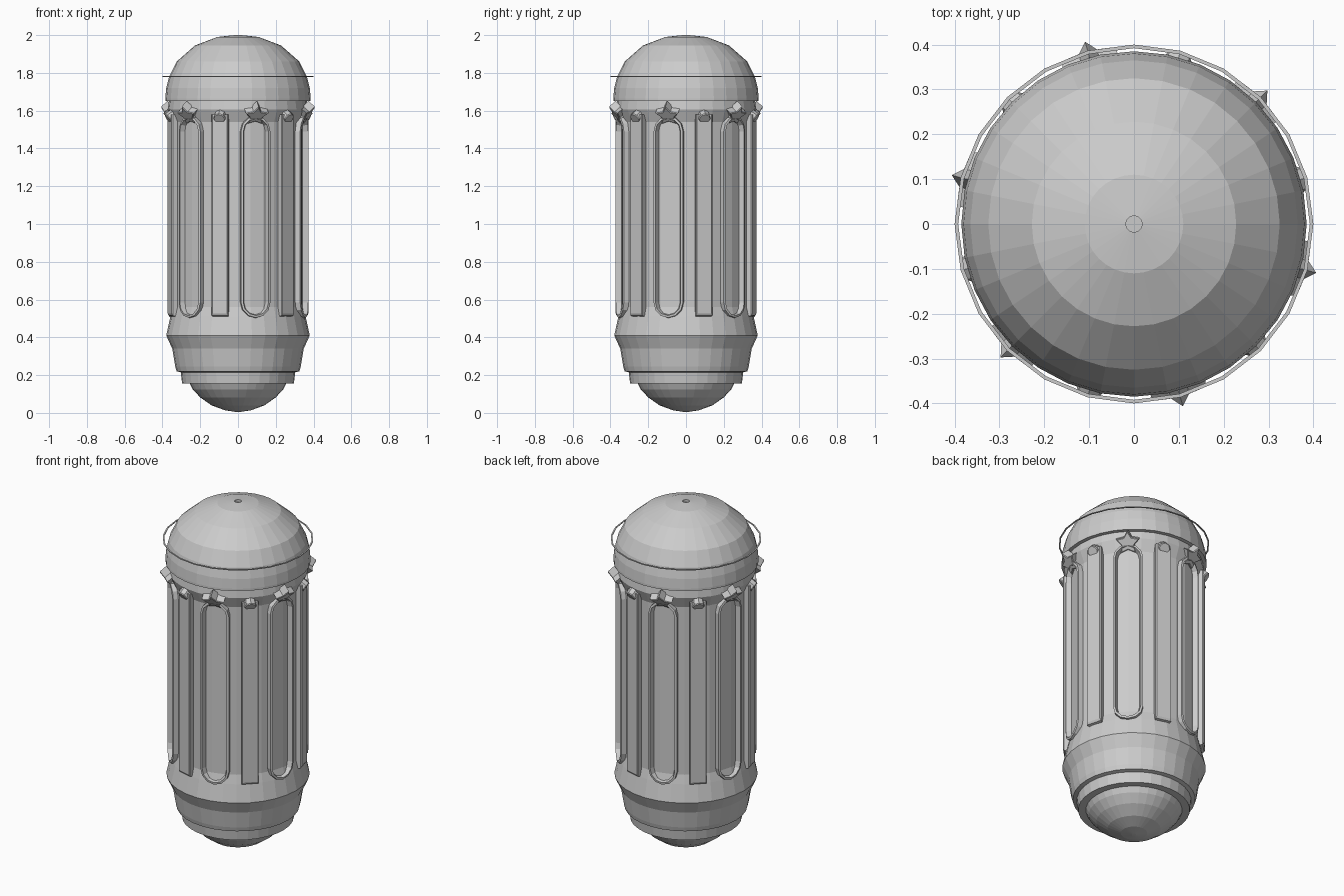
import bpy, bmesh
from math import sin, cos, pi, radians
from mathutils import Matrix, Vector

cube = bpy.data.objects.get("Cube")
if cube:
    bpy.data.objects.remove(cube, do_unlink=True)

grey = bpy.data.materials.new("plain grey")
grey.use_nodes = True
grey.diffuse_color = (0.6, 0.6, 0.6, 1)
grey.node_tree.nodes["Principled BSDF"].inputs["Base Color"].default_value = (0.6, 0.6, 0.6, 1)


def finish(name, bm):
    bmesh.ops.recalc_face_normals(bm, faces=bm.faces)
    mesh = bpy.data.meshes.new(name)
    bm.to_mesh(mesh)
    bm.free()
    mesh.materials.append(grey)
    obj = bpy.data.objects.new(name, mesh)
    bpy.context.collection.objects.link(obj)
    return obj


def loft(bm, rings, closed=False):
    """Skin rings of points; optionally join the last to the first."""
    rings = [[bm.verts.new(p) for p in ring] for ring in rings]
    pairs = list(zip(rings, rings[1:]))
    if closed:
        pairs.append((rings[-1], rings[0]))
    for a, b in pairs:
        for i in range(len(a)):
            j = (i + 1) % len(a)
            bm.faces.new((a[i], a[j], b[j], b[i]))
    return rings


def lathe(name, profile, sides=32, closed=False):
    bm = bmesh.new()
    turn = [2 * pi * i / sides for i in range(sides)]
    rings = loft(bm, [[(r * cos(t), r * sin(t), z) for t in turn] for r, z in profile], closed)
    if not closed:
        bm.faces.new(rings[0])
        bm.faces.new(rings[-1])
    return finish(name, bm)


def wrap(angle, u, r, z):
    """Bend a point at sideways distance u around the barrel."""
    a = angle + u / 0.37
    return (r * cos(a), r * sin(a), z)


# Turned parts
lathe("bottom_dome", [(0.012, 0.005), (0.07, 0.014), (0.14, 0.04), (0.2, 0.082),
                      (0.24, 0.125), (0.258, 0.16)])
lathe("lower_collar", [(0.255, 0.155), (0.296, 0.155), (0.303, 0.215), (0.325, 0.22),
                       (0.332, 0.245), (0.348, 0.34), (0.38, 0.41), (0.358, 0.51),
                       (0.345, 0.56), (0.3, 0.56)])
lathe("barrel", [(0.345, 0.5), (0.345, 1.54), (0.372, 1.605), (0.366, 1.65)])
lathe("top_dome", [(0.36, 1.65), (0.385, 1.652), (0.385, 1.665), (0.38, 1.72), (0.365, 1.78),
                   (0.325, 1.86), (0.228, 1.945), (0.11, 1.99), (0.018, 2.0), (0.018, 1.985)])
lathe("thin_ring", [(0.392, 1.779), (0.4, 1.779), (0.4, 1.783), (0.392, 1.783)], 24, True)


def panel_frame(name, angle):
    def outline(half, r):
        pts = []
        for z, start in ((1.49, 0), (0.585, pi)):
            for i in range(7):
                t = start + pi * i / 6
                pts.append(wrap(angle, half * cos(t), r, z + half * sin(t)))
        return pts
    bm = bmesh.new()
    loft(bm, [outline(0.085, 0.34), outline(0.081, 0.371), outline(0.069, 0.373),
              outline(0.062, 0.34)], True)
    finish(name, bm)


def strip(name, angle):
    bm = bmesh.new()
    rings = []
    for half, r, low in ((0.045, 0.335, 0.505), (0.045, 0.372, 0.515), (0.04, 0.377, 0.527)):
        rings.append([wrap(angle, u, r, z) for u, z in
                      ((-half, low), (half, low), (half, 1.58), (-half, 1.58))])
    bm.faces.new(loft(bm, rings)[-1])
    finish(name, bm)


def badge(name, angle, radii, depth, tilt, place):
    """Prism whose face looks outward and down; the radii repeat around it."""
    bm = bmesh.new()
    n = len(radii)
    rings = []
    for scale, d in ((1, -0.03), (1, depth * 0.8), (0.88, depth)):
        rings.append([(d, scale * r * sin(2 * pi * i / n), scale * r * cos(2 * pi * i / n))
                      for i, r in enumerate(radii)])
    rings = loft(bm, rings)
    bm.faces.new(rings[0])
    bm.faces.new(rings[-1])
    move = (Matrix.Rotation(angle, 4, 'Z') @ Matrix.Translation(Vector(place))
            @ Matrix.Rotation(tilt, 4, 'Y'))
    bmesh.ops.transform(bm, matrix=move, verts=bm.verts)
    finish(name, bm)


# Six framed panels with stars, alternating with strips and studs
for k in range(6):
    panel = radians(45 + 60 * k)
    between = panel + radians(30)
    panel_frame(f"panel_frame_{k + 1}", panel)
    strip(f"strip_{k + 1}", between)
    badge(f"star_{k + 1}", panel, [0.066, 0.036] * 5, 0.02, radians(40), (0.366, 0, 1.582))
    badge(f"stud_{k + 1}", between, [0.033] * 8, 0.026, radians(35), (0.362, 0, 1.57))
